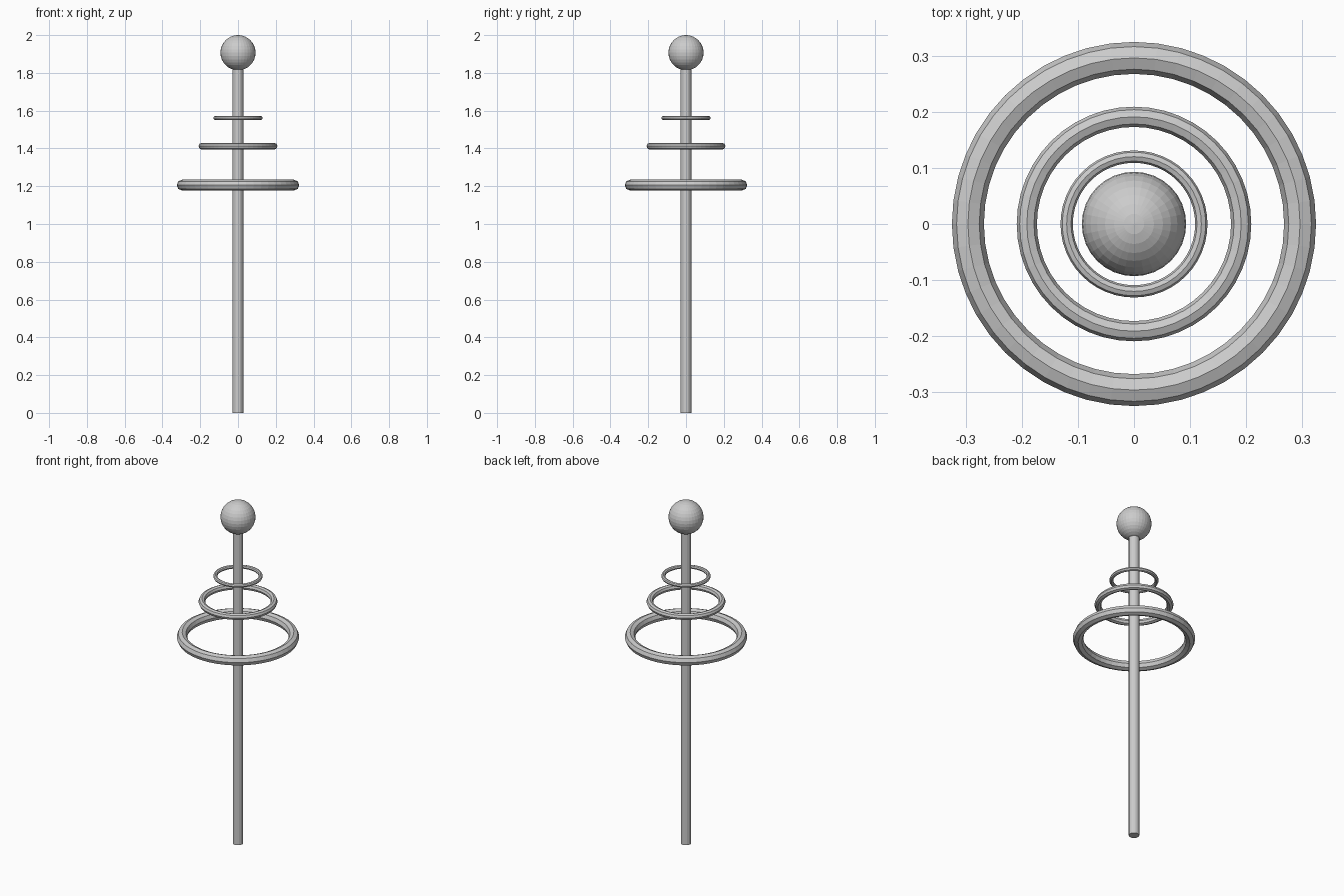
import bpy

if "Cube" in bpy.data.objects:
    bpy.data.objects.remove(bpy.data.objects["Cube"])


def ring(name, major, minor, z):
    bpy.ops.mesh.primitive_torus_add(major_radius=major, minor_radius=minor,
                                     major_segments=48, minor_segments=8,
                                     location=(0, 0, z))
    bpy.context.object.name = name


# Pole
bpy.ops.mesh.primitive_cylinder_add(vertices=16, radius=0.028, depth=1.85,
                                    location=(0, 0, 0.925))
bpy.context.object.name = "pole"

# Ball on the tip
bpy.ops.mesh.primitive_uv_sphere_add(segments=32, ring_count=16, radius=0.093,
                                     location=(0, 0, 1.907))
bpy.context.object.name = "top_ball"

# Floating rings, shrinking upward
ring("large_ring", 0.296, 0.0285, 1.206)
ring("medium_ring", 0.191, 0.018, 1.412)
ring("small_ring", 0.12, 0.011, 1.561)
